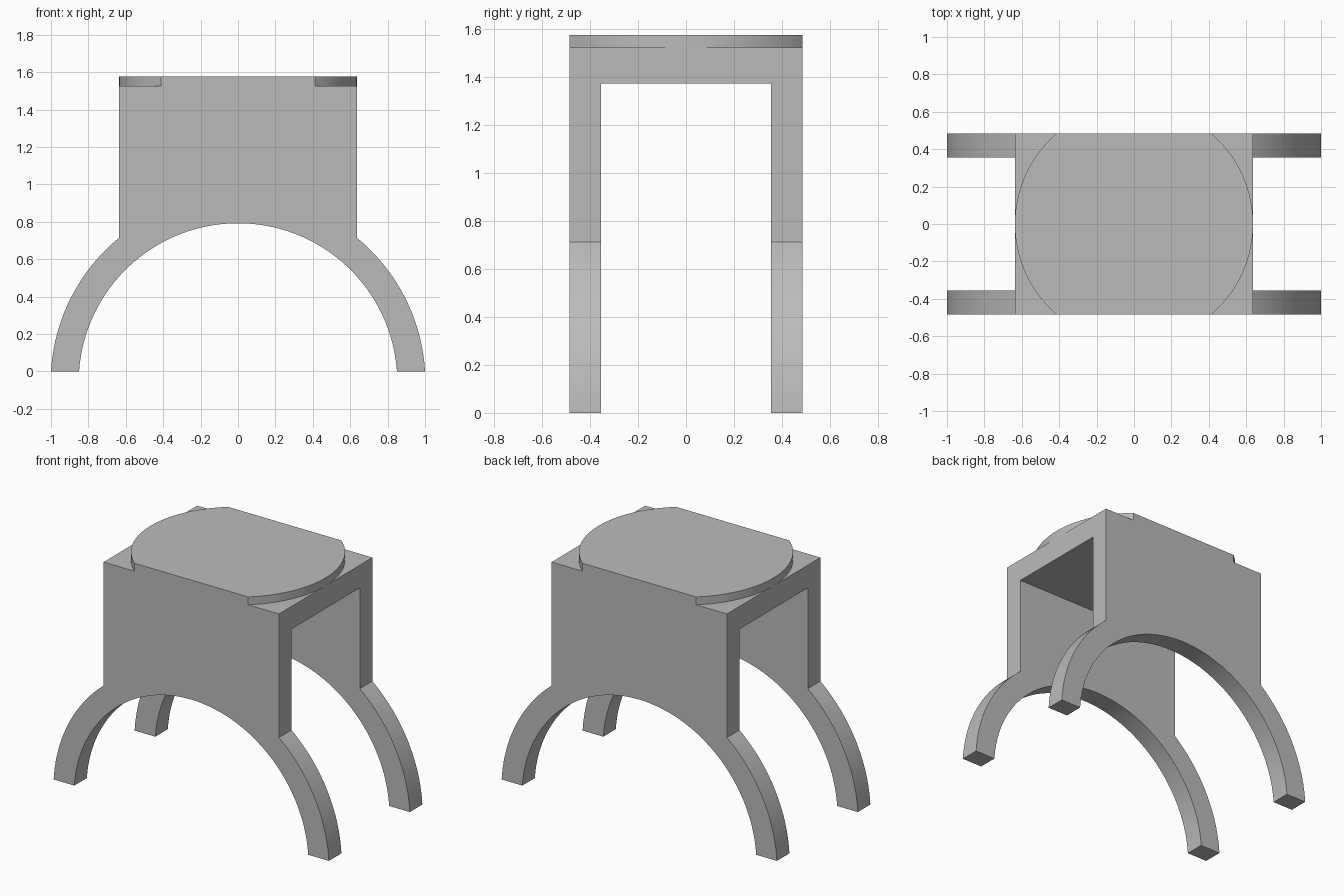
import bpy
import bmesh
from math import asin, acos, cos, sin, pi

cube = bpy.data.objects.get("Cube")
if cube:
    bpy.data.objects.remove(cube, do_unlink=True)

HALF_W, HALF_D = 0.637, 0.485      # body half width and half depth
WALL_IN = 0.355                    # inner face of the side walls
ROOF_LOW, ROOF_TOP, PAD_TOP = 1.375, 1.525, 1.577
ARC_Z, R_IN, R_OUT = -0.06, 0.852, 1.002   # arch centre height and radii

grey = bpy.data.materials.new("plain_grey")
grey.use_nodes = True
colour = (0.5, 0.5, 0.5, 1)
grey.diffuse_color = colour
grey.node_tree.nodes["Principled BSDF"].inputs["Base Color"].default_value = colour


def arc(radius, start, end, steps, centre=0.0):
    """Points on a circular arc, both ends included."""
    angles = [start + (end - start) * i / steps for i in range(steps + 1)]
    return [(radius * cos(a), centre + radius * sin(a)) for a in angles]


def prism(name, points, direction):
    """Extrude a closed 3D outline along a direction."""
    bm = bmesh.new()
    face = bm.faces.new([bm.verts.new(p) for p in points])
    result = bmesh.ops.extrude_face_region(bm, geom=[face])
    moved = [v for v in result["geom"] if isinstance(v, bmesh.types.BMVert)]
    bmesh.ops.translate(bm, verts=moved, vec=direction)
    bmesh.ops.recalc_face_normals(bm, faces=bm.faces)
    mesh = bpy.data.meshes.new(name)
    bm.to_mesh(mesh)
    bm.free()
    mesh.materials.append(grey)
    obj = bpy.data.objects.new(name, mesh)
    bpy.context.collection.objects.link(obj)
    return obj


def activate(obj):
    bpy.ops.object.select_all(action='DESELECT')
    obj.select_set(True)
    bpy.context.view_layer.objects.active = obj


# Arched body: outer leg curves, straight sides and the arch below
foot_out = asin(-ARC_Z / R_OUT)
foot_in = asin(-ARC_Z / R_IN)
shoulder = acos(HALF_W / R_OUT)
right_leg = arc(R_OUT, foot_out, shoulder, 20, ARC_Z)
left_leg = [(-x, z) for x, z in reversed(right_leg)]
arch = arc(R_IN, pi - foot_in, foot_in, 64, ARC_Z)
outline = right_leg + [(HALF_W, ROOF_TOP), (-HALF_W, ROOF_TOP)] + left_leg + arch
body = prism("arched_body", [(x, -HALF_D, z) for x, z in outline], (0, 2 * HALF_D, 0))

# Tunnel that separates the two walls below the roof
tunnel = prism("tunnel_cutter",
               [(-2, y, z) for y, z in ((-WALL_IN, -1), (WALL_IN, -1),
                                        (WALL_IN, ROOF_LOW), (-WALL_IN, ROOF_LOW))],
               (4, 0, 0))
tunnel.hide_render = True
cut = body.modifiers.new("tunnel", 'BOOLEAN')
cut.operation = 'DIFFERENCE'
cut.solver = 'EXACT'
cut.object = tunnel
activate(body)
bpy.ops.object.modifier_apply(modifier=cut.name)
bpy.data.objects.remove(tunnel, do_unlink=True)

# Round top pad trimmed flush with the front and back
trim = asin(HALF_D / HALF_W)
pad_outline = arc(HALF_W, -trim, trim, 32) + arc(HALF_W, pi - trim, pi + trim, 32)
pad = prism("top_pad", [(x, y, ROOF_TOP) for x, y in pad_outline],
            (0, 0, PAD_TOP - ROOF_TOP))

for part in (body, pad):
    activate(part)
    bpy.ops.object.shade_smooth_by_angle(angle=pi / 6)
